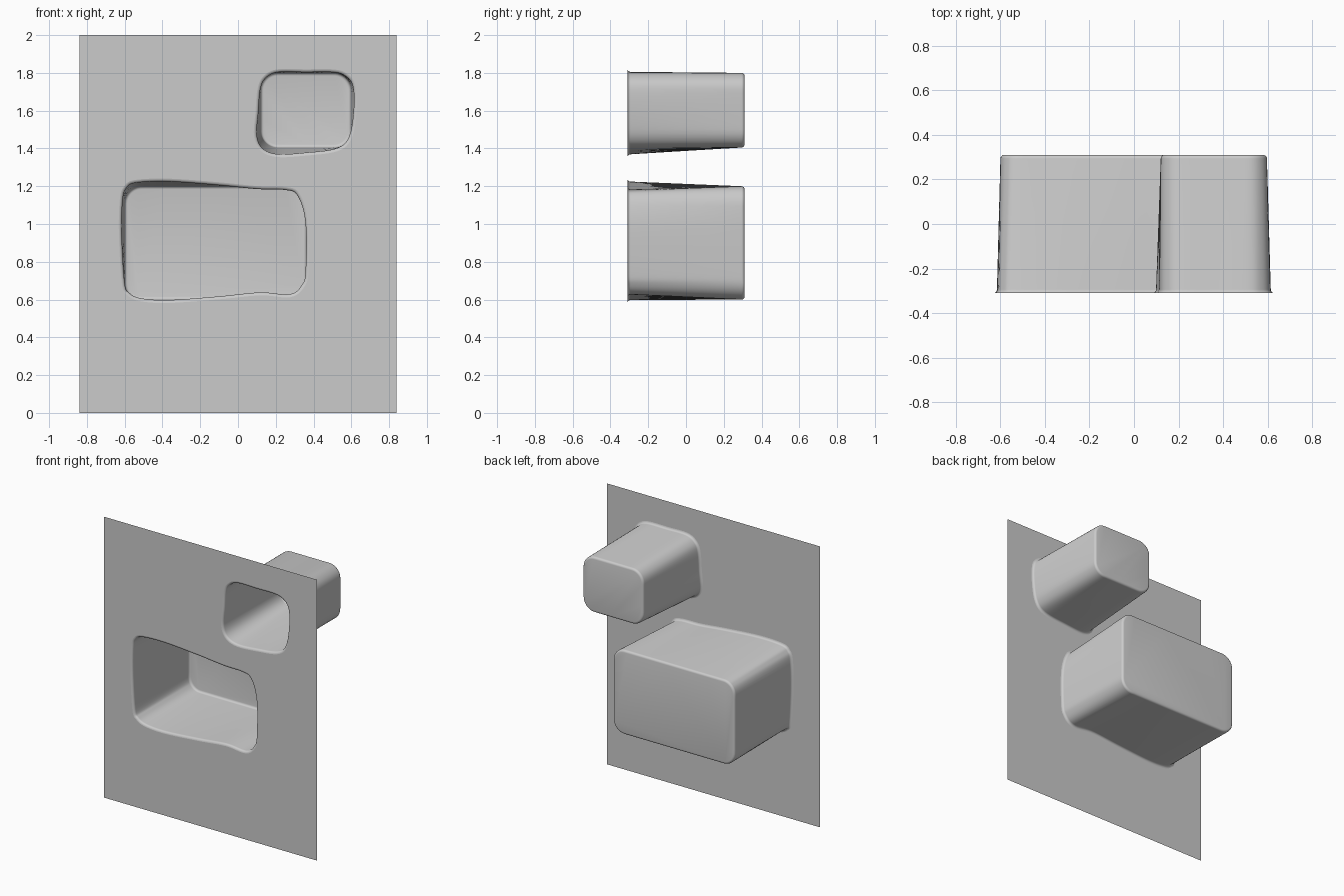
import bpy
import bmesh
from math import sin, cos, pi
from mathutils import Vector

cube = bpy.data.objects.get("Cube")
if cube:
    bpy.data.objects.remove(cube)

FRONT, BACK = -0.31, 0.31      # depth of the panel and of the pocket floors
LIP, FILLET, STEPS = 0.016, 0.016, 4

grey = bpy.data.materials.new("light grey")
grey.use_nodes = True
grey.diffuse_color = (0.6, 0.6, 0.6, 1)
grey.node_tree.nodes["Principled BSDF"].inputs["Base Color"].default_value = grey.diffuse_color


def smooth_loop(points, cuts=6):
    """Closed Catmull-Rom curve through (x, z) points."""
    pts = [Vector(p) for p in points]
    n, loop = len(pts), []
    for i in range(n):
        a, b, c, d = (pts[(i + k) % n] for k in (-1, 0, 1, 2))
        for s in range(cuts):
            t = s / cuts
            loop.append(0.5 * (2 * b + (c - a) * t + (2 * a - 5 * b + 4 * c - d) * t * t
                               + (3 * b - a - 3 * c + d) * t ** 3))
    return loop


def widen(loop, amount):
    """Move a clockwise loop outward along its own normals."""
    out = []
    for i, p in enumerate(loop):
        t = (loop[(i + 1) % len(loop)] - loop[i - 1]).normalized()
        out.append(p + Vector((-t.y, t.x)) * amount)
    return out


def onto_rounded_box(loop, box, radius, inset):
    """Project a loop onto a rounded rectangle."""
    x0, x1, z0, z1 = box
    out = []
    for p in loop:
        q = Vector((min(max(p.x, x0 + radius), x1 - radius),
                    min(max(p.y, z0 + radius), z1 - radius)))
        out.append(q + (p - q).normalized() * (radius - inset))
    return out


def add_object(name, bm):
    mesh = bpy.data.meshes.new(name)
    bm.to_mesh(mesh)
    bm.free()
    mesh.materials.append(grey)
    obj = bpy.data.objects.new(name, mesh)
    bpy.context.collection.objects.link(obj)
    return obj


def add_ring(bm, loop, y):
    return [bm.verts.new((p.x, y, p.y)) for p in loop]


def pocket(name, mouth, box, radius):
    """Lofted pocket: flared lip, drafted wall, filleted floor. Returns its rim."""
    bm = bmesh.new()
    rings = []
    # flared lip
    for s in range(STEPS + 1):
        a = pi / 2 * s / STEPS
        rings.append(add_ring(bm, widen(mouth, LIP * (1 - sin(a))), FRONT + LIP * (1 - cos(a))))
    # floor fillet
    for s in range(STEPS + 1):
        a = pi / 2 * s / STEPS
        floor = onto_rounded_box(mouth, box, radius, FILLET * (1 - cos(a)))
        rings.append(add_ring(bm, floor, BACK - FILLET * (1 - sin(a))))
    for r, s in zip(rings, rings[1:]):
        for i in range(len(r)):
            bm.faces.new((r[i - 1], r[i], s[i], s[i - 1]))
    cap = bm.faces.new(rings[-1])
    bmesh.ops.recalc_face_normals(bm, faces=bm.faces)
    bm.normal_update()
    if cap.normal.y > 0:
        bmesh.ops.reverse_faces(bm, faces=bm.faces)
    obj = add_object(name, bm)
    bpy.ops.object.select_all(action='DESELECT')
    obj.select_set(True)
    bpy.context.view_layer.objects.active = obj
    bpy.ops.object.shade_smooth_by_angle(angle=pi / 4)
    return widen(mouth, LIP)


# pocket mouths, clockwise from the lower left
large_mouth = smooth_loop([
    (-.6, .69), (-.615, .95), (-.61, 1.13), (-.59, 1.19), (-.54, 1.218), (-.36, 1.224),
    (-.1, 1.205), (.1, 1.185), (.25, 1.18), (.315, 1.15), (.357, 1.01), (.358, .76),
    (.34, .68), (.275, .628), (.12, .638), (-.1, .617), (-.36, .598), (-.51, .606), (-.575, .635)])
small_mouth = smooth_loop([
    (.1, 1.47), (.108, 1.59), (.118, 1.71), (.145, 1.77), (.21, 1.803), (.36, 1.803), (.5, 1.803),
    (.565, 1.785), (.608, 1.73), (.612, 1.6), (.587, 1.46), (.52, 1.4), (.36, 1.378),
    (.21, 1.37), (.13, 1.4)])

rims = [pocket("large_pocket", large_mouth, (-.6, .36, .6, 1.2), .09),
        pocket("small_pocket", small_mouth, (.12, .597, 1.405, 1.8), .09)]

# flat panel with an opening for each pocket
bm = bmesh.new()
outline = [Vector(p) for p in ((-.84, 0), (-.84, 2), (.84, 2), (.84, 0))]
edges = []
for loop in [outline] + rims:
    ring = add_ring(bm, loop, FRONT)
    edges += [bm.edges.new((ring[i - 1], ring[i])) for i in range(len(ring))]
bmesh.ops.triangle_fill(bm, use_beauty=True, edges=edges, normal=(0, -1, 0))
bm.normal_update()
bmesh.ops.reverse_faces(bm, faces=[f for f in bm.faces if f.normal.y > 0])
add_object("front_panel", bm)
